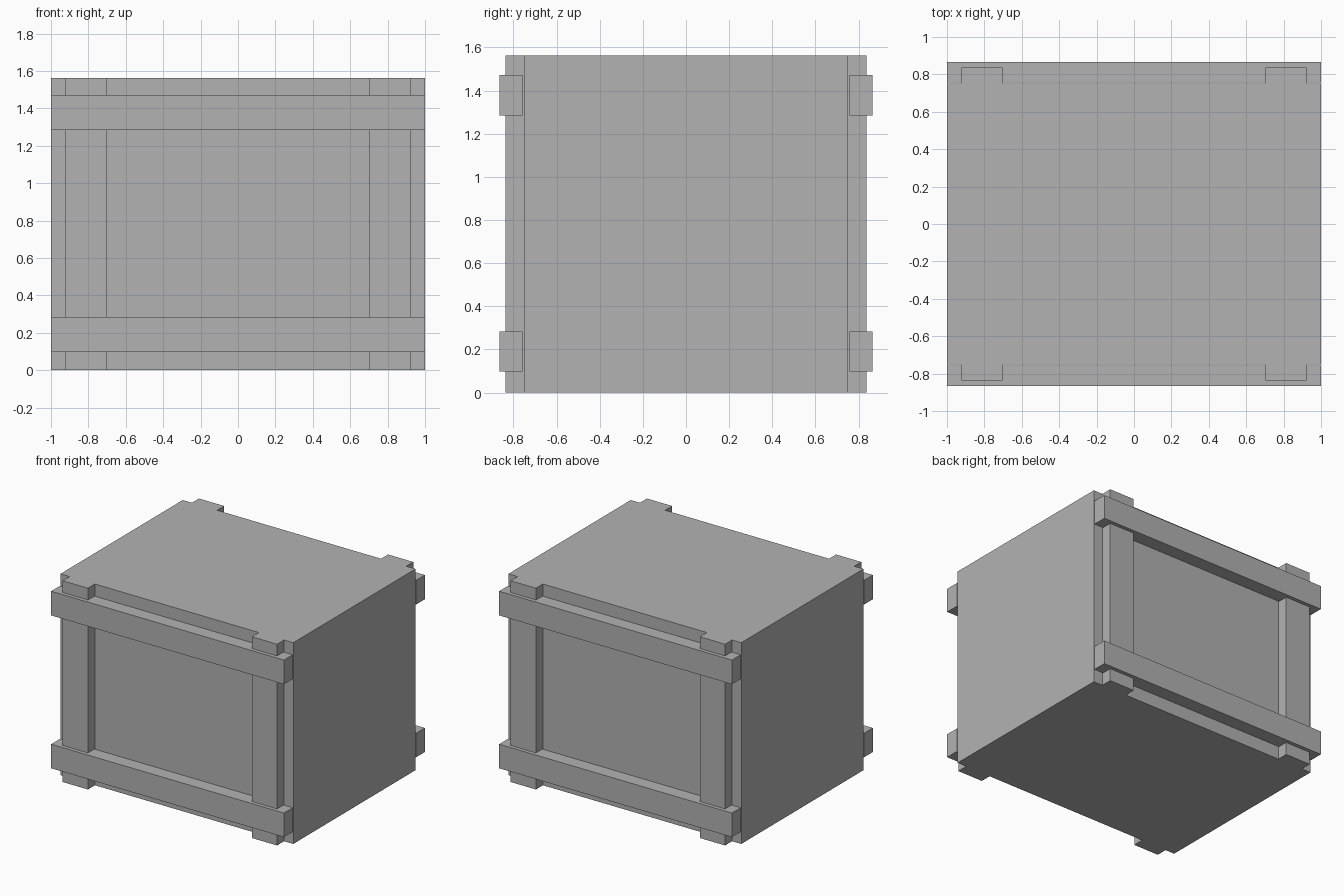
import bpy

cube = bpy.data.objects.get("Cube")
if cube:
    bpy.data.objects.remove(cube, do_unlink=True)

# Single plain grey
grey = bpy.data.materials.new("plain_grey")
grey.use_nodes = True
colour = (0.448, 0.448, 0.448, 1)
grey.diffuse_color = colour
grey.node_tree.nodes["Principled BSDF"].inputs["Base Color"].default_value = colour

HEIGHT = 1.563
BODY_Y = 0.75


def box(name, x, y, z):
    """Flat-faced box spanning the given (low, high) ranges."""
    spans = (x, y, z)
    bpy.ops.mesh.primitive_cube_add(size=1, location=[(a + b) / 2 for a, b in spans])
    ob = bpy.context.object
    ob.name = name
    ob.scale = [b - a for a, b in spans]
    bpy.ops.object.transform_apply(location=False, rotation=False, scale=True)
    ob.data.materials.append(grey)
    return ob


def mirrored(inner, outer, side):
    return tuple(sorted((inner * side, outer * side)))


# Crate body
box("crate_body", (-1, 1), (-BODY_Y, BODY_Y), (0, HEIGHT))

# Battens on the front and back
for face, side in (("front", -1), ("back", 1)):
    for hand, sx in (("left", 1), ("right", -1)):
        box(f"{face}_{hand}_upright", mirrored(0.704, 0.921, sx),
            mirrored(BODY_Y, 0.836, side), (0, HEIGHT))
    for level, z in (("lower", (0.097, 0.284)), ("upper", (1.284, 1.472))):
        box(f"{face}_{level}_rail", (-1, 1), mirrored(0.757, 0.865, side), z)
